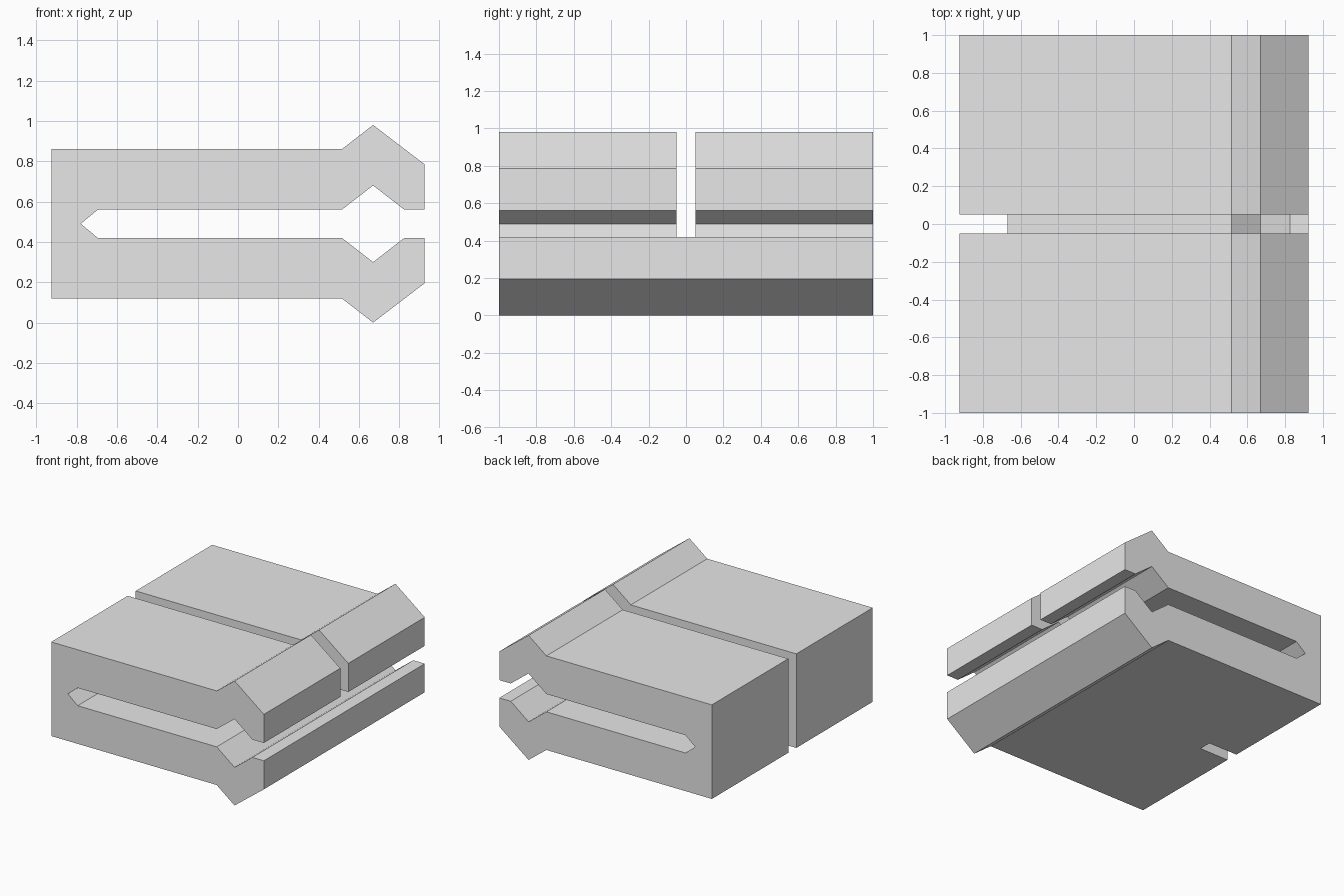
import bpy
import bmesh

cube = bpy.data.objects.get("Cube")
if cube:
    bpy.data.objects.remove(cube, do_unlink=True)

MID = 0.49  # height of the mirror plane between the two jaws

grey = bpy.data.materials.new("light grey")
grey.use_nodes = True
colour = (0.8, 0.8, 0.8, 1)
grey.diffuse_color = colour
grey.node_tree.nodes["Principled BSDF"].inputs["Base Color"].default_value = colour


def extrude_profile(name, points, depth):
    """Extrude an x-z outline along y, centred on y = 0."""
    bm = bmesh.new()
    face = bm.faces.new([bm.verts.new((x, -depth / 2, z)) for x, z in points])
    grown = bmesh.ops.extrude_face_region(bm, geom=[face])["geom"]
    moved = [v for v in grown if isinstance(v, bmesh.types.BMVert)]
    bmesh.ops.translate(bm, verts=moved, vec=(0, depth, 0))
    bmesh.ops.recalc_face_normals(bm, faces=bm.faces)
    mesh = bpy.data.meshes.new(name)
    bm.to_mesh(mesh)
    bm.free()
    mesh.materials.append(grey)
    obj = bpy.data.objects.new(name, mesh)
    bpy.context.collection.objects.link(obj)
    return obj


# Upper half of the clip outline, as heights above the mirror plane
outer = [(-0.925, 0.37), (0.515, 0.37), (0.67, 0.49), (0.925, 0.295)]
inner = [(0.925, 0.07), (0.825, 0.07), (0.67, 0.19), (0.515, 0.07), (-0.695, 0.07)]
half = outer + inner
tip = [(-0.78, 0)]
upper = [(x, MID + h) for x, h in half]
lower = [(x, MID - h) for x, h in reversed(half)]
clip = extrude_profile("clip_body", upper + [(x, MID) for x, h in tip] + lower, 2)

# Slot through the upper jaw and down the rear wall
slot = extrude_profile(
    "slot_cutter",
    [(-1.1, -0.1), (-0.67, -0.1), (-0.67, MID), (1.1, MID), (1.1, 1.2), (-1.1, 1.2)],
    0.1,
)
slot.hide_render = True
slot.hide_viewport = True
cut = clip.modifiers.new("slot", "BOOLEAN")
cut.operation = "DIFFERENCE"
cut.solver = "EXACT"
cut.object = slot
